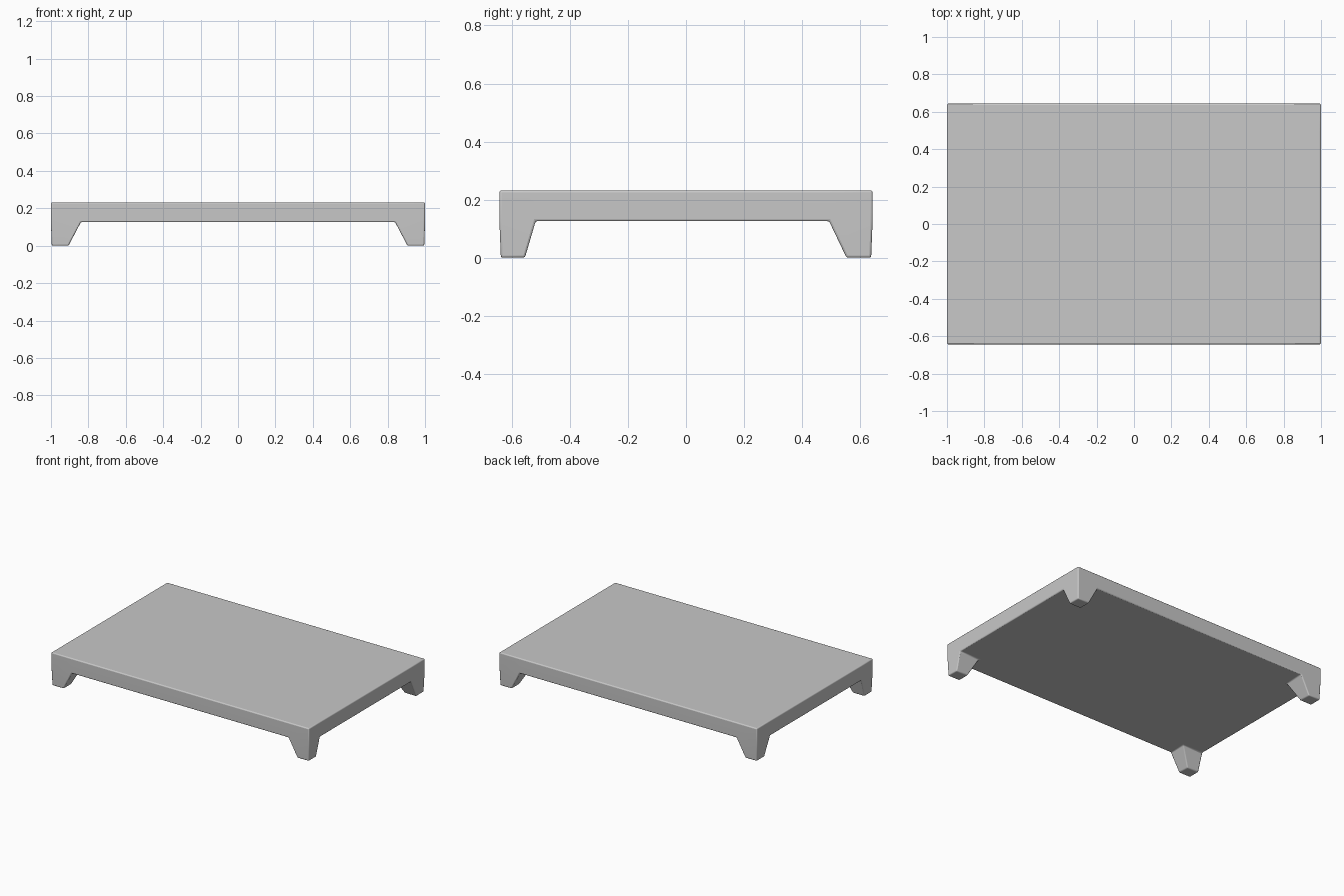
import bpy
import bmesh

cube = bpy.data.objects.get("Cube")
if cube:
    bpy.data.objects.remove(cube, do_unlink=True)

TOP, UNDERSIDE = 0.232, 0.126
XS = (-1.0, -0.84, 0.84, 1.0)          # slab edges and leg roots
YS = (-0.643, -0.518, 0.493, 0.643)
FOOT_X = (-0.996, -0.906, 0.906, 0.996)  # tapered leg ends
FOOT_Y = (-0.638, -0.555, 0.553, 0.638)

# Plain grey finish
GREY = (0.578, 0.578, 0.578, 1)
grey = bpy.data.materials.new("plain_grey")
grey.use_nodes = True
grey.diffuse_color = GREY
grey.node_tree.nodes["Principled BSDF"].inputs["Base Color"].default_value = GREY

bm = bmesh.new()

# Underside, divided so that the corner cells become the legs
grid = [[bm.verts.new((x, y, UNDERSIDE)) for y in YS] for x in XS]
corners = []
for i in range(3):
    for j in range(3):
        face = bm.faces.new((grid[i][j], grid[i][j + 1], grid[i + 1][j + 1], grid[i + 1][j]))
        if i != 1 and j != 1:
            corners.append((face, i, j))

# Slab walls and closed top, raised from the outline of the underside
outline = ([grid[i][0] for i in range(3)] + [grid[3][j] for j in range(3)]
           + [grid[i][3] for i in (3, 2, 1)] + [grid[0][j] for j in (3, 2, 1)])
raised = [bm.verts.new((v.co.x, v.co.y, TOP)) for v in outline]
for k in range(len(outline)):
    bm.faces.new((outline[k - 1], outline[k], raised[k], raised[k - 1]))
bm.faces.new(raised)

# Legs, drawn down from the corner cells and tapered
for cell, i, j in corners:
    foot = bmesh.ops.extrude_discrete_faces(bm, faces=[cell])["faces"][0]
    for v in foot.verts:
        xi = min((i, i + 1), key=lambda k: abs(XS[k] - v.co.x))
        yj = min((j, j + 1), key=lambda k: abs(YS[k] - v.co.y))
        v.co = (FOOT_X[xi], FOOT_Y[yj], 0)

bmesh.ops.recalc_face_normals(bm, faces=bm.faces)
mesh = bpy.data.meshes.new("low_table")
bm.to_mesh(mesh)
bm.free()
mesh.materials.append(grey)
table = bpy.data.objects.new("low_table", mesh)
bpy.context.collection.objects.link(table)

# Softly rounded edges
bevel = table.modifiers.new("rounded_edges", "BEVEL")
bevel.width = 0.007
bevel.segments = 3
bevel.limit_method = "ANGLE"
bevel.angle_limit = 0.4

bpy.context.view_layer.objects.active = table
table.select_set(True)
bpy.ops.object.shade_smooth_by_angle(angle=0.6)
